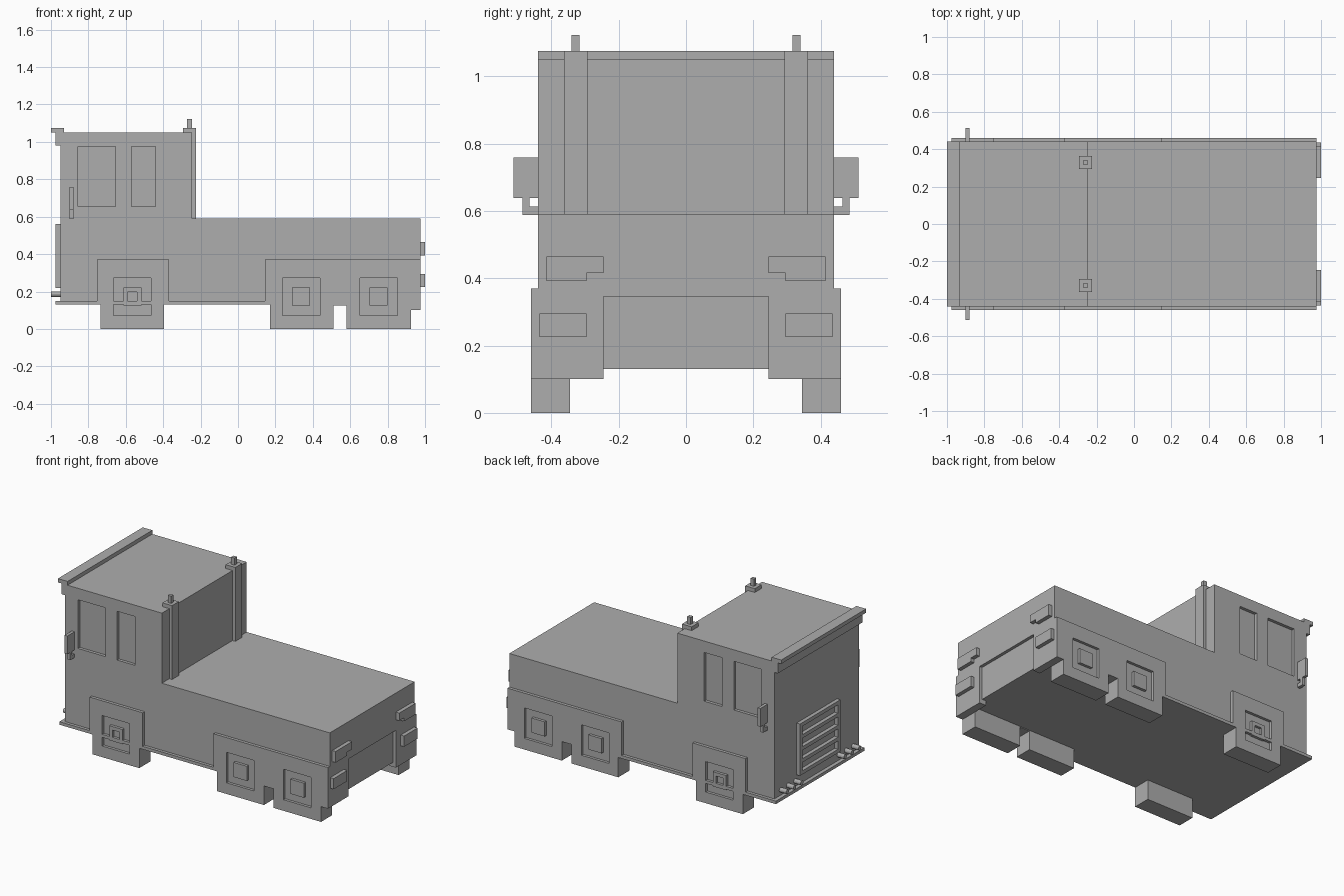
import bpy
import bmesh
import math
from mathutils import Matrix, Vector

cube = bpy.data.objects.get("Cube")
if cube:
    bpy.data.objects.remove(cube, do_unlink=True)

GREY = (0.42, 0.42, 0.42, 1.0)
grey = bpy.data.materials.new("plain_grey")
grey.use_nodes = True
grey.diffuse_color = GREY
grey.node_tree.nodes["Principled BSDF"].inputs["Base Color"].default_value = GREY


def finish(bm, name):
    bmesh.ops.recalc_face_normals(bm, faces=bm.faces)
    mesh = bpy.data.meshes.new(name)
    bm.to_mesh(mesh)
    bm.free()
    mesh.materials.append(grey)
    obj = bpy.data.objects.new(name, mesh)
    bpy.context.collection.objects.link(obj)
    return obj


def box(name, x0, x1, y0, y1, z0, z1):
    bm = bmesh.new()
    size = Matrix.Diagonal((x1 - x0, abs(y1 - y0), z1 - z0, 1))
    mid = Matrix.Translation(((x0 + x1) / 2, (y0 + y1) / 2, (z0 + z1) / 2))
    bmesh.ops.create_cube(bm, size=1, matrix=mid @ size)
    return finish(bm, name)


def extrude(name, points, direction):
    """Extrude a closed polygon of 3D points along a direction."""
    bm = bmesh.new()
    face = bm.faces.new([bm.verts.new(p) for p in points])
    out = bmesh.ops.extrude_face_region(bm, geom=[face])
    moved = [v for v in out["geom"] if isinstance(v, bmesh.types.BMVert)]
    bmesh.ops.translate(bm, vec=Vector(direction), verts=moved)
    return finish(bm, name)


def side_profile(name, points, y0, y1):
    return extrude(name, [(x, y0, z) for x, z in points], (0, y1 - y0, 0))


def cut(target, *bounds):
    """Carve a box out of the target, then discard the cutter."""
    cutter = box("cutter", *bounds)
    cutter.hide_render = True
    mod = target.modifiers.new("cut", "BOOLEAN")
    mod.operation = "DIFFERENCE"
    mod.solver = "EXACT"
    mod.object = cutter
    bpy.context.view_layer.objects.active = target
    bpy.ops.object.modifier_apply(modifier=mod.name)
    bpy.data.objects.remove(cutter, do_unlink=True)


# Cab and load bed as one L-shaped shell
body = side_profile("cab_and_bed", [(-.95, .13), (.975, .13), (.975, .59),
                                    (-.245, .59), (-.245, 1.05), (-.95, 1.05)], -.44, .44)
cut(body, .955, 1.1, -.245, .245, .05, .345)
for s in (-1, 1):
    for x0, x1 in ((-.855, -.655), (-.57, -.44)):
        cut(body, x0, x1, s * .42, s * .5, .655, .975)

# Skirt, front bumper and roof visor
box("skirt", -.975, .16, -.46, .46, .13, .15)
box("visor_top", -1, -.93, -.44, .44, 1.05, 1.075)
box("visor_support", -.975, -.94, -.44, .44, .98, 1.05)

# Front grille: frame and slats
for s in (-1, 1):
    box("grille_post", -.975, -.94, s * .21, s * .185, .22, .56)
for i in range(5):
    z = .22 + i * .079
    box("grille_slat", -.975, -.94, -.2, .2, z, z + .024)

WHEEL_Z = .173
FRONT_FENDER = [(-.755, .13), (-.735, .13), (-.735, 0), (-.395, 0),
                (-.395, .13), (-.37, .13), (-.37, .37), (-.755, .37)]
REAR_FENDER = [(.145, .13), (.17, .13), (.17, 0), (.51, 0), (.51, .125), (.58, .125),
               (.58, 0), (.925, 0), (.925, .1), (.975, .1), (.975, .37), (.145, .37)]

for s, side in ((-1, "right"), (1, "left")):
    # Fenders with block wheels, recessed rims and square hubs
    for end, profile, centres in (("front", FRONT_FENDER, [-.565]),
                                  ("rear", REAR_FENDER, [.338, .752])):
        fender = side_profile(f"{side}_{end}_fender_and_wheels", profile, s * .345, s * .46)
        for c in centres:
            cut(fender, c - .1, c + .1, s * .442, s * .5, WHEEL_Z - .1, WHEEL_Z + .1)
            hub = box(f"{side}_{end}_hub", c - .048, c + .048, s * .43, s * .46,
                      WHEEL_Z - .048, WHEEL_Z + .048)
            if end == "front":
                cut(hub, c - .025, c + .025, s * .443, s * .5, WHEEL_Z - .025, WHEEL_Z + .025)

    # Rear corner blocks and lamps
    box(f"{side}_tail_block", .925, .975, s * .245, s * .4, .1, .345)
    box(f"{side}_lower_tail_lamp", .96, 1, s * .295, s * .435, .225, .295)
    lamp = [(.245, .465), (.415, .465), (.415, .392), (.295, .392), (.295, .415), (.245, .415)]
    extrude(f"{side}_upper_tail_lamp", [(.96, s * y, z) for y, z in lamp], (.04, 0, 0))

    # Exhaust stacks behind the cab
    box(f"{side}_exhaust_column", -.25, -.225, s * .293, s * .363, .58, 1.06)
    box(f"{side}_exhaust_cap", -.295, -.225, s * .293, s * .363, 1.045, 1.075)
    box(f"{side}_exhaust_pipe", -.272, -.247, s * .317, s * .34, 1.07, 1.122)

    # Mirror on a hooked bracket
    box(f"{side}_mirror", -.9, -.88, s * .43, s * .513, .638, .758)
    box(f"{side}_mirror_arm", -.9, -.88, s * .43, s * .485, .588, .613)
    box(f"{side}_mirror_hook", -.9, -.88, s * .465, s * .485, .6, .645)

    # Round front lamps
    for i in range(3):
        bm = bmesh.new()
        place = Matrix.Translation((-.97, s * (.225 + i * .075), .186))
        bmesh.ops.create_cone(bm, cap_ends=True, segments=12, radius1=.015, radius2=.015,
                              depth=.06, matrix=place @ Matrix.Rotation(math.pi / 2, 4, "Y"))
        finish(bm, f"{side}_front_lamp")
